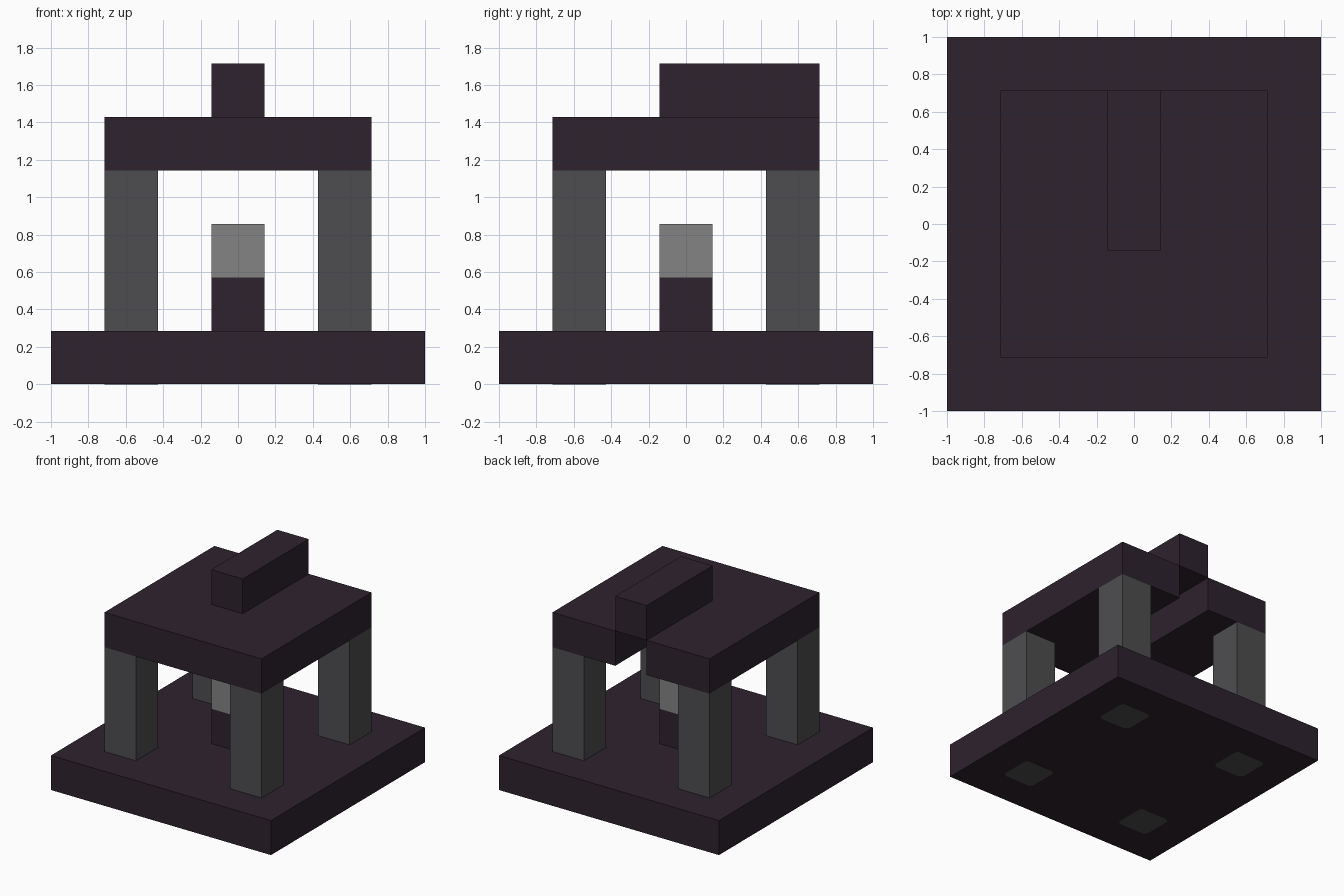
import bpy
import bmesh

cube = bpy.data.objects.get("Cube")
if cube:
    bpy.data.objects.remove(cube, do_unlink=True)

U = 1 / 7  # the model sits on a grid of this step


def material(name, r, g, b):
    mat = bpy.data.materials.new(name)
    mat.use_nodes = True
    mat.diffuse_color = (r, g, b, 1)
    mat.node_tree.nodes["Principled BSDF"].inputs["Base Color"].default_value = (r, g, b, 1)
    return mat


dark = material("dark plum", 0.027, 0.016, 0.027)
stone = material("charcoal grey", 0.076, 0.075, 0.08)
light = material("light grey", 0.23, 0.23, 0.23)


def prism(name, outline, z0, z1, mat):
    """Extrude a flat outline, given in grid steps, from z0 to z1."""
    bm = bmesh.new()
    face = bm.faces.new([bm.verts.new((x * U, y * U, z0 * U)) for x, y in outline])
    top = bmesh.ops.extrude_face_region(bm, geom=[face])["geom"]
    verts = [v for v in top if isinstance(v, bmesh.types.BMVert)]
    bmesh.ops.translate(bm, verts=verts, vec=(0, 0, (z1 - z0) * U))
    bmesh.ops.recalc_face_normals(bm, faces=bm.faces)
    mesh = bpy.data.meshes.new(name)
    bm.to_mesh(mesh)
    bm.free()
    mesh.materials.append(mat)
    obj = bpy.data.objects.new(name, mesh)
    bpy.context.collection.objects.link(obj)
    return obj


def rect(x0, x1, y0, y1):
    return [(x0, y0), (x1, y0), (x1, y1), (x0, y1)]


def clipped_square(cx, cy, half, cut):
    a, b = half, half - cut
    ring = [(-b, -a), (b, -a), (a, -b), (a, b), (b, a), (-b, a), (-a, b), (-a, -b)]
    return [(cx + x, cy + y) for x, y in ring]


# Base slab, raised a hair so the pillar feet show underneath
prism("base_slab", rect(-7, 7, -7, 7), 0.015, 2, dark)

# Four pillars with feet set into the underside
for sx, side in ((-1, "right"), (1, "left")):
    for sy, end in ((-1, "front"), (1, "back")):
        cx, cy = 4 * sx, 4 * sy
        prism(f"{end}_{side}_pillar", rect(cx - 1, cx + 1, cy - 1, cy + 1), 2, 8, stone)
        prism(f"{end}_{side}_foot", clipped_square(cx, cy, 1, 0.2), 0, 0.06, stone)

# Central pedestal and the block on it
prism("pedestal", rect(-1, 1, -1, 1), 2, 4, dark)
prism("pedestal_block", rect(-1, 1, -1, 1), 4, 6, light)

# Roof slab with a slot open to the back
roof = [(-5, -5), (5, -5), (5, 5), (1, 5), (1, -1), (-1, -1), (-1, 5), (-5, 5)]
prism("roof_slab", roof, 8, 10, dark)

# Raised bar covering the slot
prism("roof_bar", rect(-1, 1, -1, 5), 10, 12, dark)
